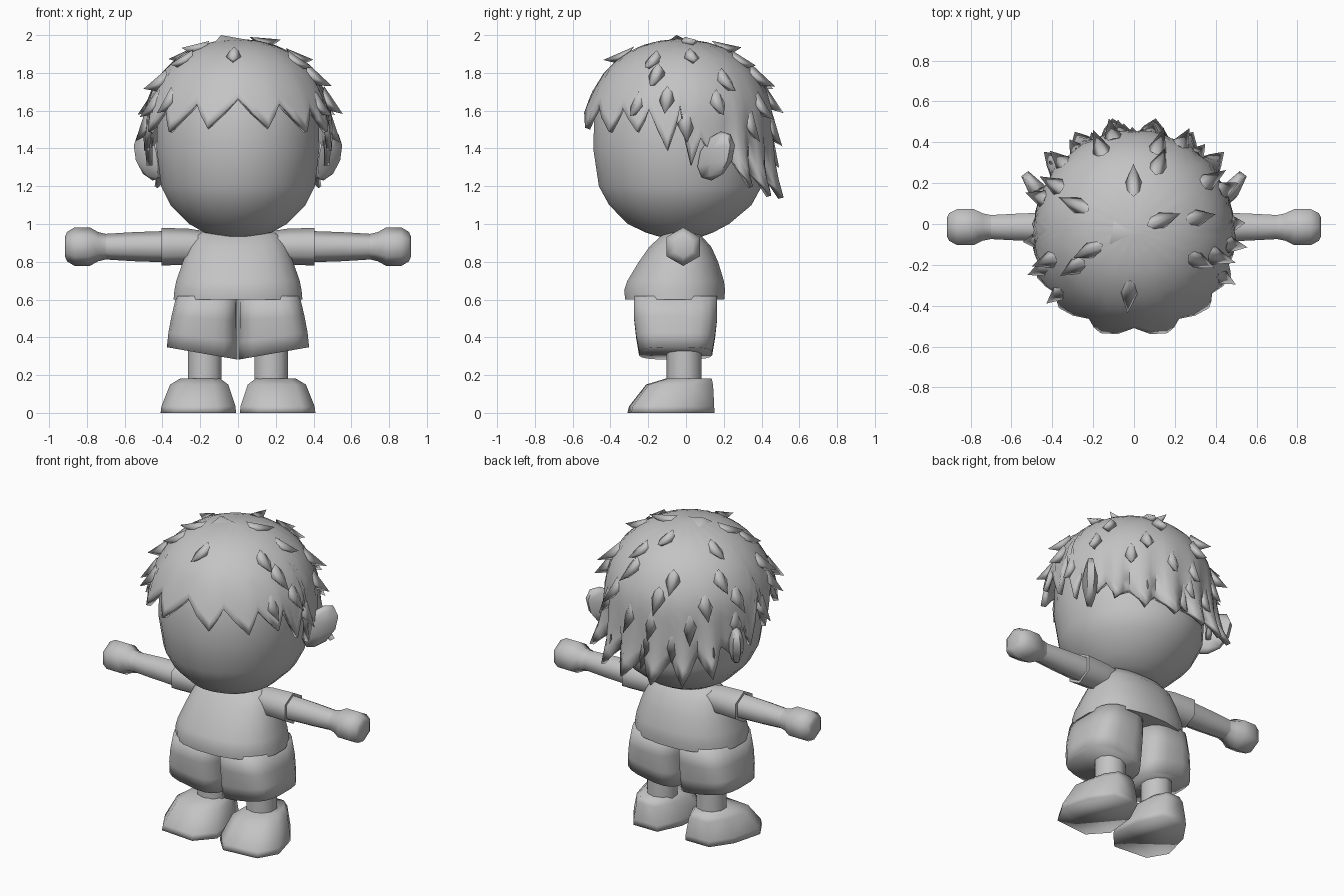
import bpy, bmesh, math, random
from mathutils import Vector

random.seed(4)
if "Cube" in bpy.data.objects:
    bpy.data.objects.remove(bpy.data.objects["Cube"], do_unlink=True)

grey = bpy.data.materials.new("plain_grey")
grey.use_nodes = True
grey.diffuse_color = (0.55, 0.55, 0.55, 1)
grey.node_tree.nodes["Principled BSDF"].inputs["Base Color"].default_value = grey.diffuse_color


def finish(name, bm, angle=45, mirror=False, thickness=0):
    """Turn a bmesh into a shaded object, with optional modifiers."""
    bmesh.ops.recalc_face_normals(bm, faces=bm.faces[:])
    mesh = bpy.data.meshes.new(name)
    bm.to_mesh(mesh)
    bm.free()
    mesh.materials.append(grey)
    obj = bpy.data.objects.new(name, mesh)
    bpy.context.collection.objects.link(obj)
    bpy.ops.object.select_all(action='DESELECT')
    obj.select_set(True)
    bpy.context.view_layer.objects.active = obj
    bpy.ops.object.shade_smooth_by_angle(angle=math.radians(angle))
    if thickness:
        solid = obj.modifiers.new("thickness", 'SOLIDIFY')
        solid.thickness = thickness
        solid.offset = -1
    if mirror:
        obj.modifiers.new("mirror", 'MIRROR')


def loft(name, rings, cap_start=True, cap_end=True, **options):
    """Skin a list of equal-length closed rings."""
    bm = bmesh.new()
    rows = [[bm.verts.new(p) for p in ring] for ring in rings]
    for a, b in zip(rows, rows[1:]):
        for i in range(len(a)):
            j = (i + 1) % len(a)
            bm.faces.new((a[i], a[j], b[j], b[i]))
    if cap_start:
        bm.faces.new(rows[0])
    if cap_end:
        bm.faces.new(rows[-1])
    finish(name, bm, **options)


def oval(z, rx, cy, ry, cx=0, n=24, power=1, tilt=0):
    """Horizontal superellipse ring; tilt lifts its outer side."""
    pts = []
    for i in range(n):
        a = math.tau * (i + 0.5) / n
        c, s = math.cos(a), math.sin(a)
        x = math.copysign(abs(c) ** power, c)
        y = math.copysign(abs(s) ** power, s)
        pts.append((cx + rx * x, cy + ry * y, z + tilt * x))
    return pts


def arm_ring(x, r, n=6):
    return [(x, -0.015 + r * math.sin(math.tau * i / n),
             0.88 + r * math.cos(math.tau * i / n)) for i in range(n)]


# Head
loft("head", [oval(*r) for r in (
    (0.935, 0.1, -0.03, 0.12), (0.955, 0.18, -0.035, 0.18),
    (1.0, 0.26, -0.04, 0.27), (1.1, 0.36, -0.03, 0.38),
    (1.2, 0.41, -0.03, 0.435), (1.4, 0.435, -0.045, 0.45),
    (1.6, 0.428, -0.045, 0.443), (1.75, 0.37, -0.04, 0.39),
    (1.88, 0.24, -0.04, 0.25), (1.93, 0.1, -0.04, 0.1))])

# Ears: flattened low-poly balls swept outward and back, narrower at the lobe
bm = bmesh.new()
bmesh.ops.create_uvsphere(bm, u_segments=6, v_segments=5, radius=1)
along, across = Vector((0.6, 0.8, 0)), Vector((0.8, -0.6, 0))
for v in bm.verts:
    p = v.co.copy()
    reach = p.x * 0.12 + p.z * 0.03
    v.co = Vector((0.47, 0.16, 1.36)) + along * reach + across * p.y * 0.045
    v.co.z += p.z * 0.13 + p.x * 0.02
finish("ear", bm, angle=60, mirror=True)

# Hair cap: a dome whose hem zigzags round the head (angle from front, height)
TOP = 1.98
HEM = [(0, 1.67), (18, 1.51), (27, 1.64), (44, 1.49), (51, 1.62), (64, 1.49),
       (70, 1.61), (82, 1.39), (90, 1.63), (97, 1.31), (103, 1.46), (115, 1.3),
       (122, 1.36), (131, 1.2), (139, 1.3), (149, 1.15), (158, 1.27),
       (169, 1.14), (180, 1.25)]
# Outward flick of the hem: tips stand away, most of all at the nape
FLICK = [(a, 0.012 if i % 2 == 0 else 0.05 if a < 80 else 0.03 if a < 120 else 0.15)
         for i, (a, _) in enumerate(HEM)]
DOME = [(1.08, 0.38), (1.2, 0.435), (1.4, 0.475), (1.6, 0.485), (1.7, 0.46),
        (1.8, 0.405), (1.87, 0.335), (1.92, 0.26), (1.95, 0.19), (1.97, 0.11),
        (TOP, 0.02)]


def lookup(table, x):
    for (a, u), (b, v) in zip(table, table[1:]):
        if x <= b:
            return u + (v - u) * (x - a) / (b - a)
    return table[-1][1]


def dome_point(deg, z, flare=0):
    a = math.radians(deg)
    r = lookup(DOME, z) + flare
    return Vector((r * math.sin(a), -0.03 - r * math.cos(a), z))


angles = []
for (a, _), (b, _) in zip(HEM, HEM[1:]):
    angles += [a, (a + b) / 2]
angles = angles + [180] + [-a for a in reversed(angles[1:])]
rings = []
STEPS = 14
for k in range(STEPS + 1):
    t = k / STEPS
    ring = []
    for a in angles:
        hem = lookup(HEM, abs(a))
        z = TOP - (TOP - hem) * (1 - math.cos(t * math.pi / 2))
        ring.append(dome_point(a, z, t ** 7 * lookup(FLICK, abs(a))))
    rings.append(ring)
loft("hair_cap", rings, cap_end=False, thickness=0.03)

# Hair tufts: broad pointed locks lying down the dome, none on the fringe
bm = bmesh.new()
for z, count in ((1.955, 3), (1.89, 6), (1.78, 9), (1.66, 11), (1.53, 12), (1.4, 13), (1.3, 13)):
    for i in range(count):
        deg = (360 * (i + random.uniform(0.2, 0.8)) / count + z * 900) % 360 - 180
        height = z + random.uniform(-0.02, 0.02)
        fringe = height < 1.85 and abs(deg) < 50
        if fringe or height < lookup(HEM, abs(deg)) + 0.06:
            continue
        base = dome_point(deg, height)
        down = (dome_point(deg, height - 0.02) - base).normalized()
        side = Vector((math.cos(math.radians(deg)), math.sin(math.radians(deg)), 0))
        out = side.cross(down)
        if out.dot(base - Vector((0, 0, 1.45))) < 0:
            out = -out
        lift = 0.04 if height > 1.85 else 0.07
        tip = bm.verts.new(base + down * random.uniform(0.09, 0.12) + out * lift)
        foot = [bm.verts.new(base + p) for p in (
            side * 0.05 - out * 0.012, out * 0.008 - down * 0.06,
            -side * 0.05 - out * 0.012, down * 0.06 - out * 0.02)]
        for j in range(4):
            bm.faces.new((foot[j], foot[(j + 1) % 4], tip))
        bm.faces.new(foot)
# Crown tuft
crown = [bm.verts.new(p) for p in ((-0.12, -0.1, 1.965), (-0.1, 0.02, 1.965),
                                   (0.08, -0.04, 1.97), (-0.09, -0.05, 2))]
for face in ((0, 1, 2), (0, 1, 3), (1, 2, 3), (2, 0, 3)):
    bm.faces.new([crown[i] for i in face])
finish("hair_tufts", bm, angle=100)

# Shirt and sleeves
loft("shirt", [oval(*r, n=20, power=0.86) for r in (
    (0.6, 0.345, -0.06, 0.265), (0.65, 0.34, -0.06, 0.27),
    (0.7, 0.33, -0.055, 0.258), (0.8, 0.295, -0.04, 0.212),
    (0.88, 0.262, -0.03, 0.165), (0.94, 0.225, -0.025, 0.105),
    (0.965, 0.17, -0.025, 0.05))], angle=60)
loft("sleeve", [arm_ring(*r) for r in (
    (0.16, 0.08), (0.26, 0.095), (0.405, 0.1))], angle=65, mirror=True)

# Arms and hands
loft("arm", [arm_ring(*r) for r in (
    (0.38, 0.083), (0.55, 0.077), (0.7, 0.068))], angle=65, mirror=True)
loft("hand", [arm_ring(*r) for r in (
    (0.7, 0.068), (0.74, 0.077), (0.785, 0.102), (0.865, 0.102),
    (0.905, 0.078), (0.915, 0.055))], angle=65, mirror=True)

# Shorts
loft("shorts_leg", [oval(z, rx, cy, ry, cx=rx + 0.002, n=20, power=0.63, tilt=tilt)
                    for z, rx, cy, ry, tilt in (
    (0.62, 0.163, -0.055, 0.222, 0), (0.5, 0.176, -0.055, 0.222, 0.01),
    (0.4, 0.184, -0.055, 0.21, 0.025),
    (0.315, 0.188, -0.055, 0.195, 0.033))], angle=110, mirror=True)

# Legs
loft("leg", [oval(z, 0.093, -0.01, 0.093, cx=0.175, n=10)
             for z in (0.15, 0.4)], mirror=True)

# Shoes: a broad-toed sole outline drawn in towards the ankle
sole = [(0.1, 0.15), (0.27, 0.15), (0.36, 0.02), (0.41, -0.17), (0.34, -0.29),
        (0.11, -0.31), (0.01, -0.2), (0.03, 0.0)]
shoe_rings = [[(0.19 + (x - 0.19) * s, 0.12 + (y - 0.12) * s, z) for x, y in sole]
              for z, s in ((0, 1), (0.035, 0.98), (0.15, 0.77), (0.183, 0.52))]
loft("shoe", shoe_rings, angle=110, mirror=True)
